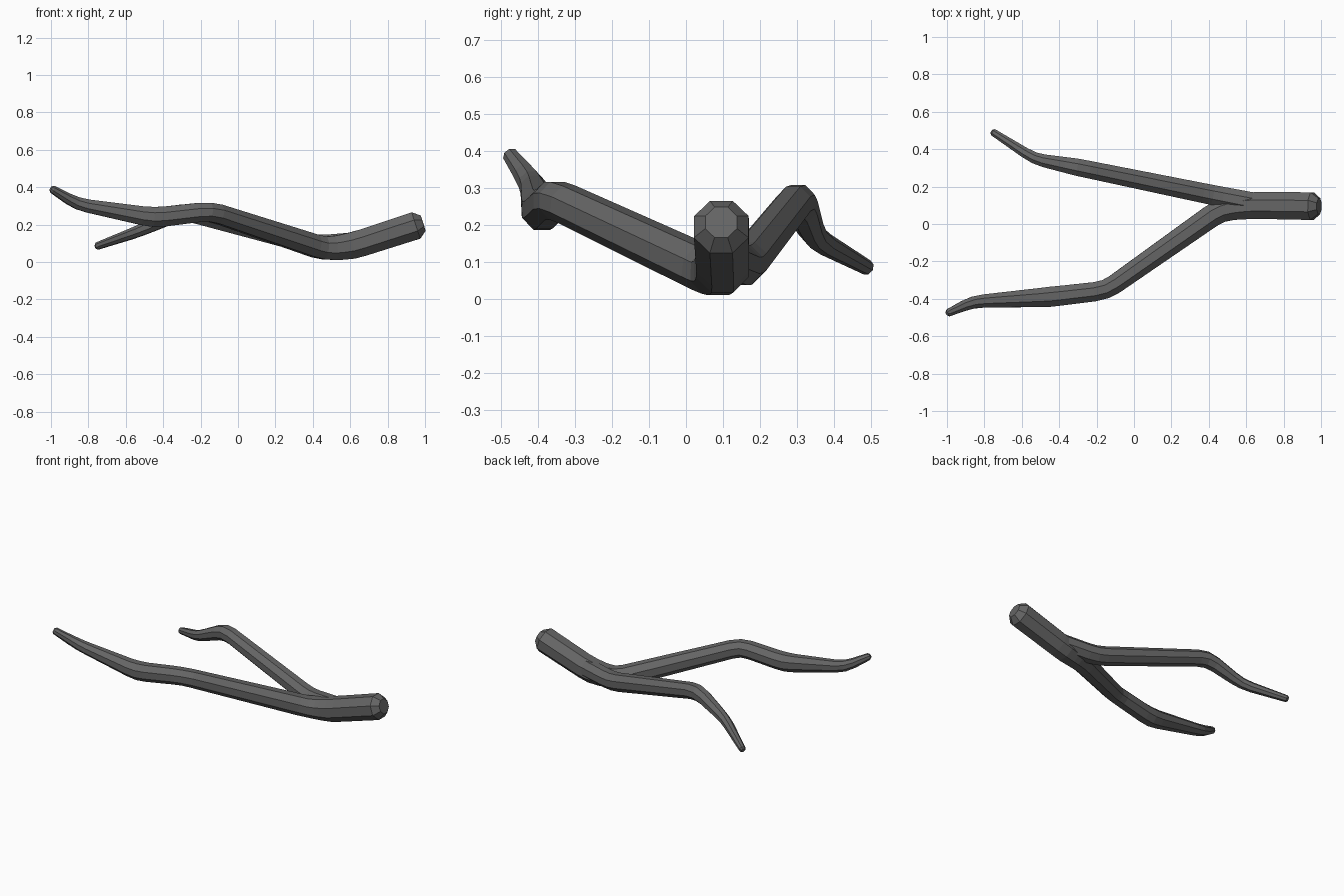
import bpy, bmesh, math
from mathutils import Vector

cube = bpy.data.objects.get("Cube")
if cube:
    bpy.data.objects.remove(cube, do_unlink=True)

SIDES = 8
bark = bpy.data.materials.new("dark grey bark")
bark.use_nodes = True
colour = (0.13, 0.13, 0.13, 1)
bark.diffuse_color = colour
bark.node_tree.nodes["Principled BSDF"].inputs["Base Color"].default_value = colour


def soften(path, cut):
    """Replace each inner corner by three points on a short curve."""
    pts = [(Vector(p[:3]), p[3]) for p in path]
    out = [pts[0]]
    for (a, ra), (b, rb), (c, rc) in zip(pts, pts[1:], pts[2:]):
        ta, tc = (min(0.4, cut / (q - b).length) for q in (a, c))
        p, q = b.lerp(a, ta), b.lerp(c, tc)
        out += [(p, rb + (ra - rb) * ta), ((p + q + 2 * b) / 4, rb), (q, rb + (rc - rb) * tc)]
    return out + [pts[-1]]


def limb(name, path, cut=0.06):
    """Eight-sided tapering tube with chamfered ends."""
    pts = soften(path, cut)
    for i, j in ((0, 1), (-1, -2)):
        (end, r), (inner, _) = pts[i], pts[j]
        d = (end - inner).normalized()
        pts[i] = (end - d * r * 0.5, r)
        pts.insert(0 if i == 0 else len(pts), (end, r * 0.58))
    bm = bmesh.new()
    rings = []
    for i, (p, r) in enumerate(pts):
        before, after = pts[max(i - 1, 0)][0], pts[min(i + 1, len(pts) - 1)][0]
        d = ((p - before).normalized() + (after - p).normalized()).normalized()
        side = d.cross(Vector((0, 0, 1))).normalized()
        up = side.cross(d)
        ring = []
        for k in range(SIDES):
            a = math.tau * (k + 0.5) / SIDES
            ring.append(bm.verts.new(p + r * (side * math.cos(a) + up * math.sin(a))))
        rings.append(ring)
    for lo, hi in zip(rings, rings[1:]):
        for k in range(SIDES):
            n = (k + 1) % SIDES
            bm.faces.new((lo[k], lo[n], hi[n], hi[k]))
    bm.faces.new(rings[0])
    bm.faces.new(rings[-1])
    bmesh.ops.recalc_face_normals(bm, faces=bm.faces)
    mesh = bpy.data.meshes.new(name)
    bm.to_mesh(mesh)
    bm.free()
    mesh.materials.append(bark)
    obj = bpy.data.objects.new(name, mesh)
    bpy.context.collection.objects.link(obj)
    return obj


# Thick end running on into the front fork: x, y, z, radius
branch = limb("branch", [
    (0.99, 0.095, 0.208, 0.08), (0.61, 0.1, 0.085, 0.077), (0.46, 0.075, 0.07, 0.066),
    (-0.15, -0.355, 0.272, 0.055), (-0.45, -0.39, 0.237, 0.058),
    (-0.86, -0.415, 0.31, 0.035), (-1.0, -0.478, 0.394, 0.022)])

# Back fork, starting inside the thick end
fork = limb("back_fork", [
    (0.68, 0.105, 0.108, 0.06), (0.42, 0.155, 0.088, 0.058), (-0.3, 0.303, 0.273, 0.05),
    (-0.53, 0.347, 0.165, 0.033), (-0.76, 0.495, 0.083, 0.021)])

# Merge both limbs into one surface
union = branch.modifiers.new("merge", 'BOOLEAN')
union.operation = 'UNION'
union.solver = 'EXACT'
union.object = fork
bpy.context.view_layer.objects.active = branch
bpy.ops.object.modifier_apply(modifier=union.name)
bpy.data.objects.remove(fork, do_unlink=True)
